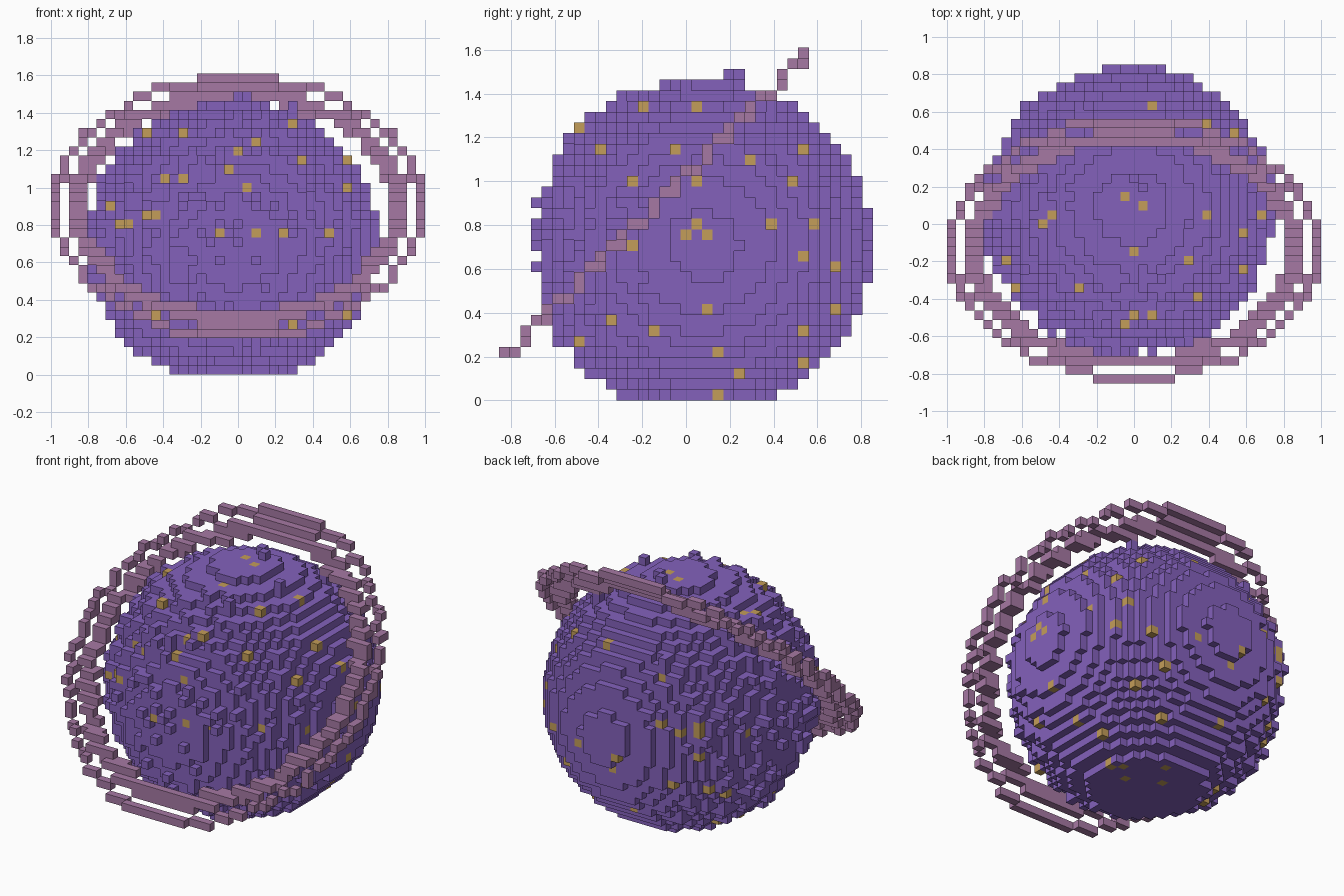
import bpy
import bmesh
import math
import random
from mathutils import Vector

random.seed(7)
cube = bpy.data.objects.get("Cube")
if cube:
    bpy.data.objects.remove(cube, do_unlink=True)

UNIT = 2 / 41  # edge length of one block


def make_material(name, color):
    mat = bpy.data.materials.new(name)
    mat.use_nodes = True
    mat.diffuse_color = (*color, 1)
    bsdf = mat.node_tree.nodes["Principled BSDF"]
    bsdf.inputs["Base Color"].default_value = (*color, 1)
    bsdf.inputs["Roughness"].default_value = 0.9
    return mat


purple = make_material("purple", (0.23, 0.12, 0.50))
gold = make_material("gold", (0.55, 0.34, 0.10))
mauve = make_material("mauve", (0.38, 0.19, 0.37))

AXES = [Vector(d) for d in ((1, 0, 0), (-1, 0, 0), (0, 1, 0),
                            (0, -1, 0), (0, 0, 1), (0, 0, -1))]


def build_blocks(name, cells, materials, painted=()):
    """Make one mesh from the exposed sides of a set of grid cells."""
    bm = bmesh.new()
    corners = {}

    def corner(point):
        key = tuple(round(c * 2) for c in point)
        if key not in corners:
            corners[key] = bm.verts.new((point + Vector((0, 0, 0.5))) * UNIT)
        return corners[key]

    for cell in sorted(cells):
        centre = Vector(cell)
        for axis in AXES:
            if tuple(int(c) for c in centre + axis) in cells:
                continue
            side = Vector((axis.y, axis.z, axis.x))
            up = axis.cross(side)
            middle = centre + axis / 2
            face = bm.faces.new([corner(middle + (side * s + up * u) / 2)
                                 for s, u in ((-1, -1), (1, -1), (1, 1), (-1, 1))])
            face.material_index = int(cell in painted)
    mesh = bpy.data.meshes.new(name)
    bm.to_mesh(mesh)
    bm.free()
    for mat in materials:
        mesh.materials.append(mat)
    obj = bpy.data.objects.new(name, mesh)
    bpy.context.collection.objects.link(obj)
    return obj


# Planet body: a ball of blocks with a flat base
CENTRE = Vector((-0.25, 1.75, 13.95))
RADIUS = 15.6
planet = {(i, j, k)
          for i in range(-18, 19) for j in range(-18, 20) for k in range(31)
          if (Vector((i, j, k)) - CENTRE).length <= RADIUS}


def outermost(axis, sign):
    """Cells that are seen first from one side, keyed by the other two axes."""
    found = {}
    for cell in planet:
        key = cell[:axis] + cell[axis + 1:]
        if key not in found or cell[axis] * sign > found[key][axis] * sign:
            found[key] = cell
    return found


# Loose bumps on the front, the right flank and the top
bumps = set()
for axis, sign, chance in ((0, -1, 0.16), (1, -1, 0.16), (2, 1, 0.03)):
    for cell in sorted(outermost(axis, sign).values()):
        if random.random() < chance:
            bump = list(cell)
            bump[axis] += sign
            bumps.add(tuple(bump))
planet |= bumps

# Gold specks placed as seen along each axis
front_specks = [(-6, 26), (6, 27), (2, 25), (0, 24), (7, 23), (12, 23), (-8, 21),
                (-6, 21), (-1, 22), (1, 20), (12, 20), (-14, 18), (-10, 17),
                (-9, 17), (-13, 16), (-12, 16), (-2, 15), (2, 15), (5, 15),
                (10, 15), (-9, 6), (6, 5)]
left_specks = [(-3, 27), (1, 27), (-8, 23), (-1, 23), (11, 23), (6, 22), (-5, 20),
               (1, 20), (10, 20), (-9, 15), (0, 15), (1, 16), (2, 15), (8, 16),
               (12, 16), (-5, 14), (11, 13), (14, 12), (2, 8), (14, 8), (-7, 7),
               (-3, 6), (11, 6), (-9, 5), (3, 4), (11, 3), (5, 2), (3, 0)]
top_specks = [(2, 13), (8, 11), (1, 2), (-1, 3), (-9, 1), (-10, 0), (8, 1),
              (0, -3), (6, -3), (-14, -3), (-6, -5), (2, -8), (7, -8)]
specks, visible = set(), set()
for axis, sign, places in ((1, -1, front_specks), (0, 1, left_specks),
                           (2, 1, top_specks)):
    seen = outermost(axis, sign)
    visible |= set(seen.values())
    fresh = {seen[p] for p in places if p in seen}
    # A speck on a shared edge counts once
    specks |= {c for c in fresh
               if all((Vector(c) - Vector(s)).length > 2.3 for s in specks)}

# Scattered specks on the back, the right flank and the base
for axis, sign, count in ((1, 1, 9), (0, -1, 9), (2, -1, 7)):
    hidden = set(outermost(axis, sign).values()) - visible
    specks |= set(random.sample(sorted(hidden), count))

build_blocks("planet", planet, [purple, gold], specks)

# Tilted double ring: a thin outer hoop and a wider inner band
SLOPE = math.sqrt(0.5)
ring = set()
for u in range(-20, 21):
    for v in range(-20, 21):
        r = math.hypot(u, v)
        if 16.5 < r < 18.5 or 19.5 < r < 20.5:
            ring.add((u, round(v * SLOPE - 2.7), round(v * SLOPE + 17.88)))
build_blocks("ring", ring - planet, [mauve])
